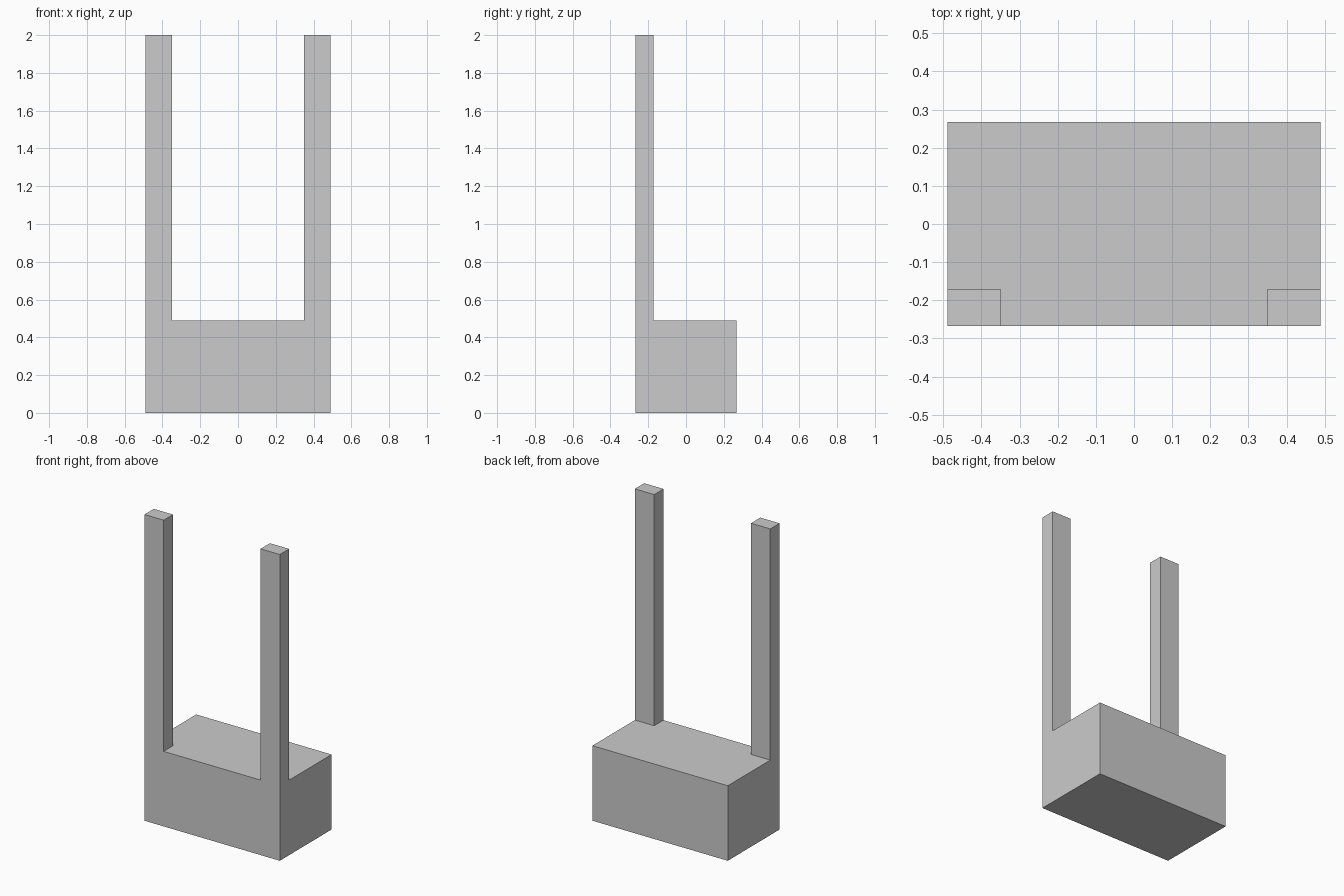
import bpy, bmesh
from mathutils import Matrix, Vector

if "Cube" in bpy.data.objects:
    bpy.data.objects.remove(bpy.data.objects["Cube"])

W, D, H = 0.978, 0.534, 0.49      # base block size
POST_X, POST_Y, TOP = 0.35, -0.171, 2.0   # inner faces and top of the posts

bm = bmesh.new()

# Base block standing on the floor
bmesh.ops.create_cube(bm, size=1, matrix=Matrix.Translation((0, 0, H / 2)) @ Matrix.Diagonal((W, D, H, 1)))

# Cut lines marking the post footprints
for co, no in (((-POST_X, 0, 0), (1, 0, 0)), ((POST_X, 0, 0), (1, 0, 0)), ((0, POST_Y, 0), (0, 1, 0))):
    bmesh.ops.bisect_plane(bm, geom=bm.verts[:] + bm.edges[:] + bm.faces[:], plane_co=co, plane_no=no)

# Two posts pulled up from the front corners
bm.normal_update()
corners = []
for f in bm.faces:
    c = f.calc_center_median()
    if f.normal.z > 0.9 and abs(c.x) > POST_X and c.y < POST_Y:
        corners.append(f)
raised = bmesh.ops.extrude_discrete_faces(bm, faces=corners)["faces"]
for f in raised:
    bmesh.ops.translate(bm, verts=f.verts[:], vec=Vector((0, 0, TOP - H)))

# Merge the flat faces so posts run flush into the block
bmesh.ops.remove_doubles(bm, verts=bm.verts[:], dist=1e-5)
bmesh.ops.dissolve_limit(bm, angle_limit=0.01, verts=bm.verts[:], edges=bm.edges[:])
bmesh.ops.recalc_face_normals(bm, faces=bm.faces[:])

mesh = bpy.data.meshes.new("block_with_posts")
bm.to_mesh(mesh)
bm.free()
bpy.context.collection.objects.link(bpy.data.objects.new("block_with_posts", mesh))
